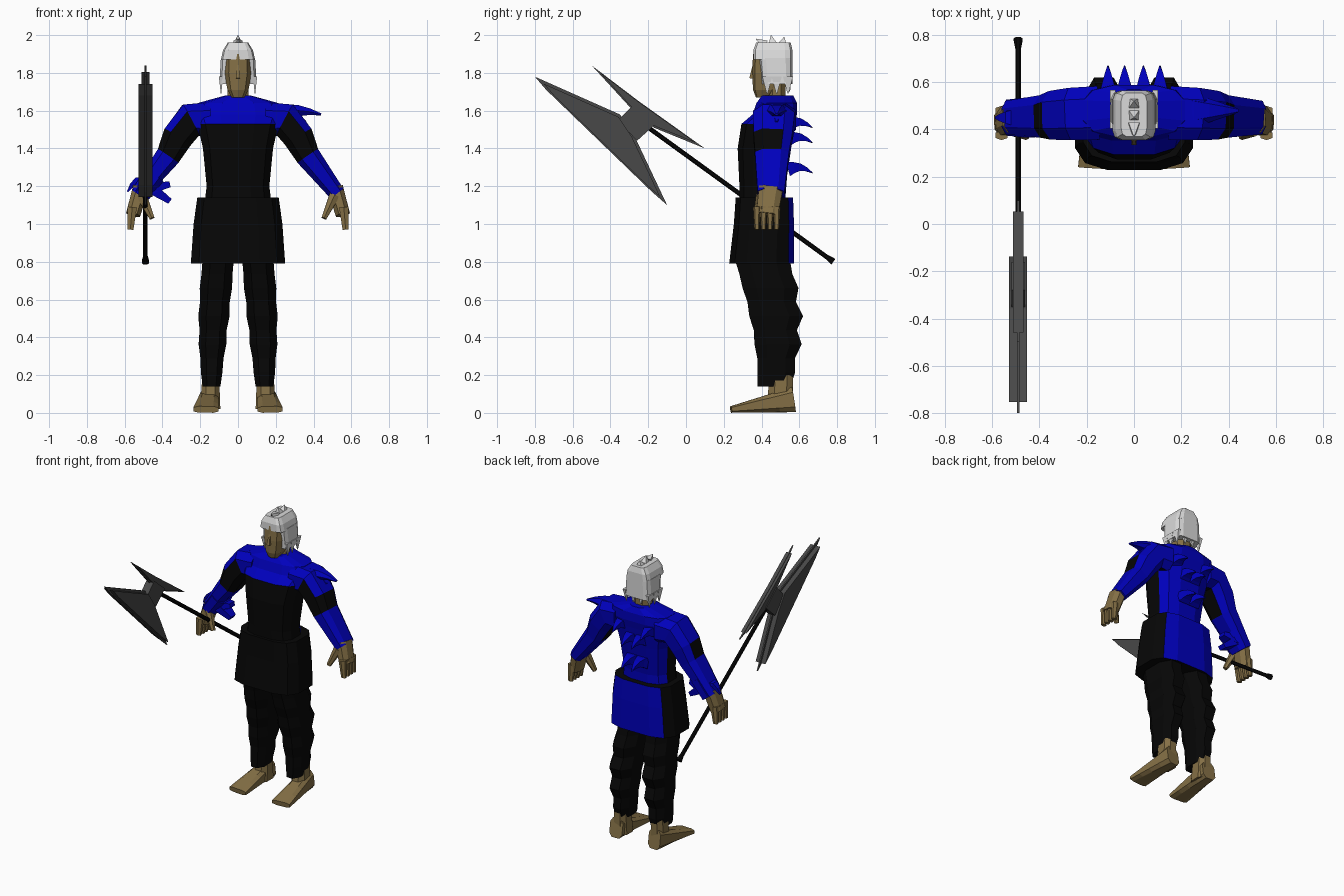
import bpy, bmesh, math
from mathutils import Vector

cube = bpy.data.objects.get("Cube")
if cube:
    bpy.data.objects.remove(cube)


def material(name, *rgb):
    colour = (*rgb, 1)
    mat = bpy.data.materials.new(name)
    mat.use_nodes = True
    mat.diffuse_color = colour
    mat.node_tree.nodes["Principled BSDF"].inputs["Base Color"].default_value = colour
    return mat


BLUE = material("royal_blue_cloth", 0, 0, .5)
BLACK = material("black_cloth", .002, .002, .002)
SKIN = material("tan_skin", .23, .16, .06)
HAIR = material("silver_hair", .7, .7, .7)
STEEL = material("dark_steel", .065, .065, .065)
AXE_X = -.49
ARM_Y = .45


def finish(name, bm, materials, rule=None):
    """Make a flat shaded object; rule(centre, normal) chooses the second colour."""
    bmesh.ops.recalc_face_normals(bm, faces=bm.faces)
    bm.normal_update()
    if rule:
        for face in bm.faces:
            face.material_index = int(rule(face.calc_center_median(), face.normal))
    mesh = bpy.data.meshes.new(name)
    bm.to_mesh(mesh)
    bm.free()
    for mat in materials:
        mesh.materials.append(mat)
    part = bpy.data.objects.new(name, mesh)
    bpy.context.collection.objects.link(part)


def bridge(bm, first, second):
    """Join two loops of vertices with a band of quads."""
    for k in range(len(first)):
        bm.faces.new((first[k - 1], first[k], second[k], second[k - 1]))


def tube(name, stations, materials, sides=8, power=.8, rule=None, upright=False):
    """Loft through stations of (point, width, depth)."""
    bm = bmesh.new()
    points = [Vector(station[0]) for station in stations]
    rings = []
    for i, (_, width, depth) in enumerate(stations):
        before, after = points[max(i - 1, 0)], points[min(i + 1, len(points) - 1)]
        along = Vector((0, 0, 1)) if upright else (after - before).normalized()
        guide = Vector((0, 1, 0)) if abs(along.y) < .9 else Vector((1, 0, 0))
        u = along.cross(guide).normalized()
        v = u.cross(along)
        ring = []
        for k in range(sides):
            angle = math.tau * (k + .5) / sides
            c, s = math.cos(angle), math.sin(angle)
            c = math.copysign(abs(c) ** power, c)
            s = math.copysign(abs(s) ** power, s)
            ring.append(bm.verts.new(points[i] + u * c * width + v * s * depth))
        rings.append(ring)
    for lower, upper in zip(rings, rings[1:]):
        bridge(bm, lower, upper)
    bm.faces.new(rings[0])
    bm.faces.new(rings[-1])
    finish(name, bm, materials, rule)


def column(name, rows, materials, x=0, **options):
    """Upright loft from rows of (height, half width, front, back)."""
    stations = [((x, (front + back) / 2, z), width, (back - front) / 2)
                for z, width, front, back in rows]
    tube(name, stations, materials, upright=True, **options)


def taper(name, base, tip, width, depth, mat, arc=0, blunt=.1, sides=4):
    """Narrowing spike from base to tip, bowed upward by arc."""
    base, tip = Vector(base), Vector(tip)
    steps = 4 if arc else 1
    stations = []
    for i in range(steps + 1):
        t = i / steps
        point = base.lerp(tip, t)
        point.z += arc * math.sin(math.pi * t)
        scale = 1 - t * (1 - blunt)
        stations.append((point, width * scale, depth * scale))
    tube(name, stations, [mat], sides=sides)


def plate(name, outline, half):
    """Extrude an outline of (y, z) points across the shaft."""
    bm = bmesh.new()
    near, far = [[bm.verts.new((AXE_X + offset, y, z)) for y, z in outline]
                 for offset in (-half, half)]
    bridge(bm, near, far)
    bm.faces.new(near)
    bm.faces.new(far)
    finish(name, bm, [STEEL])


def blade(name, outline, half, inset):
    """Thin pointed blade with a thick smaller core."""
    outline = [Vector(point) for point in outline]
    middle = sum(outline, Vector((0, 0))) / len(outline)
    plate(name + "_edge", outline, .005)
    plate(name + "_core", [middle.lerp(point, inset) for point in outline], half)


# Torso: black front and flanks, blue yoke and back
column("torso", [(1.12, .18, .28, .53), (1.2, .17, .28, .53), (1.4, .19, .27, .56),
                 (1.53, .22, .29, .58), (1.58, .24, .35, .59), (1.64, .22, .37, .59),
                 (1.68, .07, .4, .57)],
       [BLACK, BLUE], sides=12, power=.7, rule=lambda c, n: c.z > 1.53 or n.y > .5)

# Long tunic skirt with a blue back panel
column("tunic_skirt", [(.79, .255, .225, .575), (1, .24, .25, .575), (1.14, .22, .26, .57)],
       [BLACK, BLUE], sides=12, power=.6, rule=lambda c, n: n.y > .8)

# Neck, head and nose
column("neck", [(1.64, .06, .43, .53), (1.8, .06, .43, .53)], [SKIN])
column("head", [(1.67, .035, .37, .45), (1.71, .058, .355, .5), (1.8, .075, .35, .53),
                (1.9, .073, .355, .53)], [SKIN], sides=10)
taper("nose", (0, .36, 1.84), (0, .35, 1.77), .007, .01, SKIN, blunt=2)

# Hair: crown, back, hanging locks and crest spikes
column("hair_crown", [(1.87, .092, .355, .565), (1.92, .08, .355, .565), (1.96, .055, .37, .555)],
       [HAIR], sides=12, power=.35)
column("hair_back", [(1.74, .1, .4, .565), (1.88, .092, .385, .565)],
       [HAIR], sides=12, power=.4)
for y in (.43, .48, .54):
    for x in (-.09, .09):
        taper("hair_lock", (x, y, 1.78), (x, y, 1.69), .015, .035, HAIR)
for x in (-.03, .03):
    taper("nape_lock", (x, .54, 1.78), (x, .55, 1.7), .03, .02, HAIR)
for y, lean, top in ((.42, -.05, 1.98), (.46, -.01, 2), (.51, .01, 1.99)):
    taper("crest_spike", (0, y, 1.95), (0, y + lean, top), .032, .032, HAIR, blunt=.05)

# Arms, hands, legs and feet, one of each per side
for side, name in ((-1, "right"), (1, "left")):
    joints = [(.15, 1.55), (.25, 1.55), (.32, 1.46), (.37, 1.36), (.525, 1.16)]
    tube(name + "_arm", [((side * x, ARM_Y + .02 - i * .005, z),
                          .1 - .055 * (i / 4) ** 2, .12 - .045 * (i / 4) ** 2)
                         for i, (x, z) in enumerate(joints)], [BLUE, BLACK], power=.7,
         rule=lambda c, n: -1.6 < abs(c.x) - 1.2 * c.z < -1.2 and c.z < 1.53 and n.y < .3)
    taper(name + "_palm", (side * .515, ARM_Y, 1.19), (side * .555, .43, 1.05),
          .045, .068, SKIN, blunt=.9, sides=8)
    for i in range(4):
        y = .375 + i * .035
        taper(name + "_finger", (side * .56, y, 1.09), (side * .57, y, .97),
              .028, .02, SKIN, blunt=.65, sides=6)
    taper(name + "_thumb", (side * .51, .4, 1.15), (side * .455, .37, 1.03),
          .03, .03, SKIN, blunt=.5, sides=6)

    # Baggy trousers whose back swells at every other fold
    folds = []
    for i in range(10):
        t = i / 9
        swell = math.sin(math.pi * t) * (1 - i % 2)
        front = .25 + .125 * math.sin(1.7 * t) - swell * .01
        back = .56 + .035 * math.sin(math.pi * t) + swell * .035
        x = .105 + .035 * math.sin(t * math.pi / 2)
        folds.append(((side * x, (front + back) / 2, .81 - t * .67),
                      .088 - .038 * t ** 2 + swell * .008, (back - front) / 2))
    tube(name + "_trouser_leg", folds, [BLACK], upright=True)
    column(name + "_ankle", [(.02, .055, .42, .57), (.2, .048, .44, .57)], [SKIN], x=side * .145)
    foot = []
    for i in range(5):
        height = .07 - i * .013
        foot.append(((side * (.15 + i * .005), .57 - i * .083, height), height, .05 + i * .005))
    tube(name + "_foot", foot, [SKIN], power=.6)

    # Back thorns in three pairs
    for x, z in ((.11, 1.53), (.04, 1.45), (.04, 1.29)):
        taper(name + "_back_thorn", (side * x, .54, z), (side * x, .67, z - .02),
              .05, .055, BLUE, arc=.02, blunt=.05)

# Curved horns on the left shoulder
taper("shoulder_horn", (.2, .48, 1.58), (.44, .48, 1.58), .06, .09, BLUE, arc=.02, sides=6)
taper("shoulder_horn_lower", (.22, .48, 1.56), (.36, .48, 1.54), .06, .08, BLUE, arc=.02, sides=6)

# Horned bracer on the right wrist
taper("bracer", (-.44, ARM_Y, 1.26), (-.52, ARM_Y, 1.15), .06, .09, BLUE, blunt=.9, sides=8)
taper("bracer_outer_horn", (-.49, ARM_Y, 1.2), (-.585, ARM_Y, 1.17), .05, .06, BLUE, arc=.04)
for z in (1.21, 1.12):
    taper("bracer_inner_horn", (-.46, ARM_Y, 1.19), (-.36, ARM_Y, z), .04, .07, BLUE, blunt=.5)

# Long axe: shaft with flared butt, socket, broad blade and narrow rear blade
taper("axe_shaft", (AXE_X, .78, .8), (AXE_X, -.24, 1.54), .013, .013, BLACK, blunt=1, sides=8)
taper("axe_butt", (AXE_X, .78, .8), (AXE_X, .74, .83), .02, .02, BLACK, blunt=.6, sides=8)
plate("axe_socket", [(-.36, 1.55), (-.28, 1.63), (-.16, 1.53), (-.26, 1.44)], .028)
blade("broad_blade", [(-.8, 1.78), (-.35, 1.58), (-.27, 1.46), (-.1, 1.1), (-.18, 1.17),
                      (-.74, 1.71)], .038, .88)
blade("rear_blade", [(-.5, 1.84), (-.25, 1.65), (.1, 1.4), (-.17, 1.51), (-.28, 1.6)],
      .022, .85)
